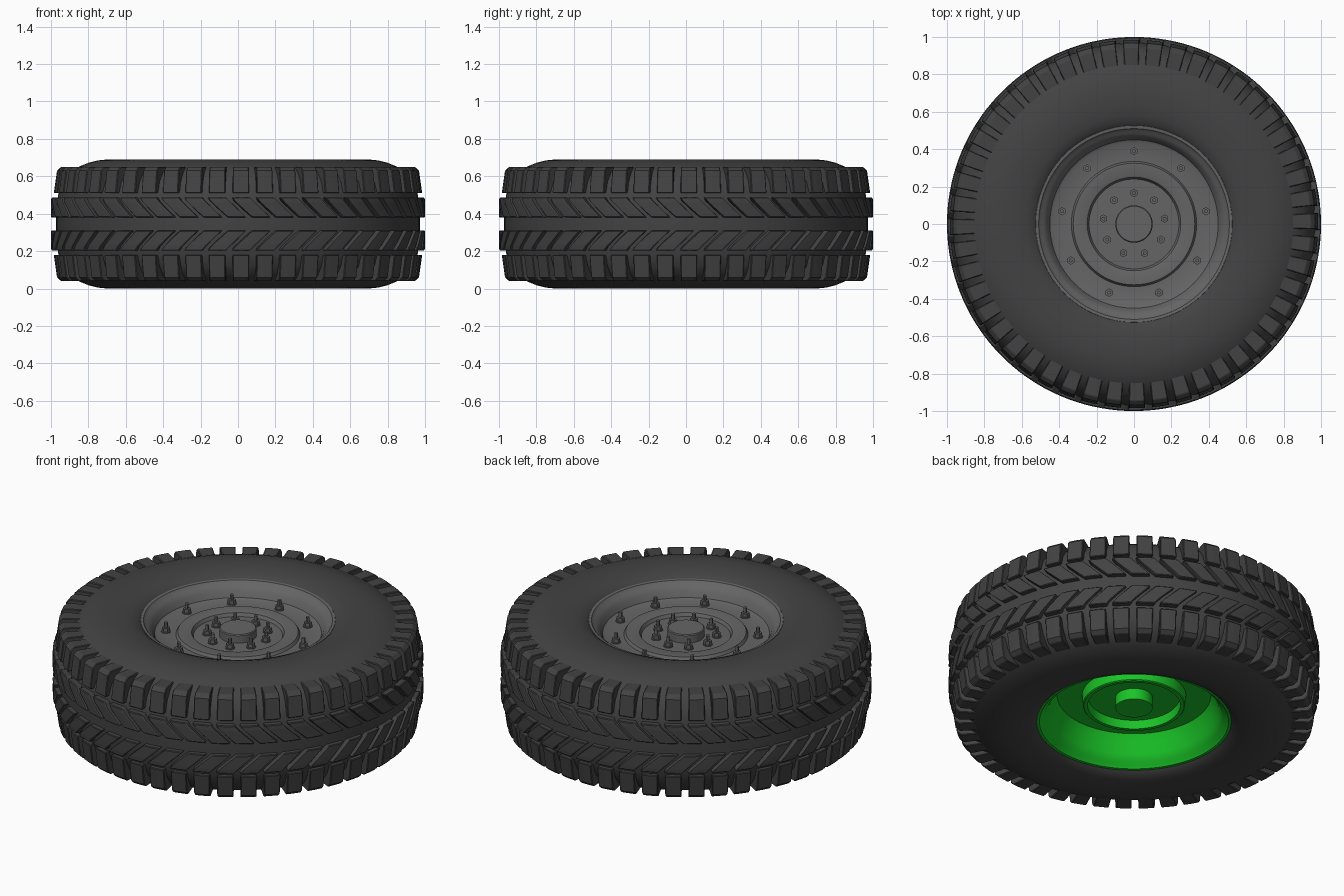
import bpy, bmesh
from math import sin, cos, pi, radians

if "Cube" in bpy.data.objects:
    bpy.data.objects.remove(bpy.data.objects["Cube"])

H = 0.69          # total height (tyre width)
N = 48            # tread blocks per row


def material(name, rgb):
    m = bpy.data.materials.new(name)
    m.diffuse_color = (*rgb, 1)
    m.use_nodes = True
    m.node_tree.nodes["Principled BSDF"].inputs["Base Color"].default_value = m.diffuse_color
    return m


RUBBER = material("dark_rubber", (0.055, 0.055, 0.055))
STEEL = material("grey_steel", (0.13, 0.13, 0.13))
GREEN = material("green_paint", (0.01, 0.55, 0.02))


def finish(name, bm, mat, smooth=True):
    bmesh.ops.remove_doubles(bm, verts=bm.verts, dist=1e-5)
    me = bpy.data.meshes.new(name)
    bm.to_mesh(me)
    bm.free()
    ob = bpy.data.objects.new(name, me)
    bpy.context.collection.objects.link(ob)
    me.materials.append(mat)
    if smooth:
        bpy.ops.object.select_all(action='DESELECT')
        ob.select_set(True)
        bpy.context.view_layer.objects.active = ob
        bpy.ops.object.shade_smooth_by_angle(angle=radians(30))
    return ob


def lathe(name, profile, mat, closed=False, segs=96):
    """Spin (radius, z) points about z; walking outward over the top gives outward normals."""
    bm = bmesh.new()
    rings = []
    for r, z in profile:
        if r == 0:
            rings.append([bm.verts.new((0, 0, z))] * segs)
        else:
            rings.append([bm.verts.new((r * cos(2 * pi * k / segs), r * sin(2 * pi * k / segs), z))
                          for k in range(segs)])
    pairs = list(zip(rings, rings[1:])) + ([(rings[-1], rings[0])] if closed else [])
    for a, b in pairs:
        for k in range(segs):
            j = (k + 1) % segs
            quad = list(dict.fromkeys((a[k], b[k], b[j], a[j])))
            bm.faces.new(quad)
    return finish(name, bm, mat)


def tread_row(name, section, width, flip):
    """Ring of blocks; section is a closed loop of (radius, z, angular offset)."""
    bm = bmesh.new()
    for i in range(N):
        base = -pi / 2 + 0.016 + 2 * pi * i / N
        cols = []
        for t in (-0.5, 0, 0.5):
            col = []
            for r, z, off in section:
                a = base + off + t * width
                col.append(bm.verts.new((r * cos(a), r * sin(a), H - z if flip else z)))
            cols.append(col)
        n = len(section)
        for a, b in zip(cols, cols[1:]):
            for k in range(n):
                bm.faces.new((a[k], a[(k + 1) % n], b[(k + 1) % n], b[k]))
        bm.faces.new(cols[0])
        bm.faces.new(cols[-1])
    bmesh.ops.recalc_face_normals(bm, faces=bm.faces)
    ob = finish(name, bm, RUBBER, smooth=False)
    bev = ob.modifiers.new("soft_edges", 'BEVEL')
    bev.width = 0.004
    bev.segments = 1
    bev.limit_method = 'ANGLE'
    bev.angle_limit = radians(40)


# tyre body: upper half profile mirrored to the lower half
half = [(0.515, 0.62), (0.525, 0.655), (0.54, 0.668), (0.58, 0.681), (0.64, 0.689), (0.70, 0.69),
        (0.75, 0.685), (0.80, 0.672), (0.85, 0.652), (0.90, 0.62), (0.94, 0.57),
        (0.96, 0.51), (0.97, 0.45), (0.972, 0.38)]
lathe("tyre_body", half + [(r, H - z) for r, z in reversed(half)], RUBBER, closed=True, segs=128)

# tread: shoulder lugs and slanted inner blocks, on both sides
shoulder = [(0.85, 0.60, 0), (0.845, 0.651, 0), (0.945, 0.651, 0), (0.968, 0.63, 0),
            (0.985, 0.51, 0), (0.94, 0.51, 0)]
inner = [(0.95, 0.38, 0.11), (1.0, 0.38, 0.11), (1.0, 0.46, 0.02), (0.998, 0.487, 0.0),
         (0.95, 0.487, 0.0), (0.95, 0.46, 0.02)]
for side, flip in (("upper", False), ("lower", True)):
    tread_row(side + "_shoulder_lugs", shoulder, 0.09, flip)
    tread_row(side + "_inner_blocks", inner, 0.10, flip)

# outer wheel face: hub cap, recessed centre, raised ring, dish and lip
lathe("wheel_face", [(0, 0.612), (0.095, 0.612), (0.1, 0.607), (0.1, 0.563), (0.24, 0.563),
                     (0.25, 0.582), (0.26, 0.586), (0.325, 0.586), (0.335, 0.57), (0.435, 0.57),
                     (0.45, 0.578), (0.465, 0.61), (0.485, 0.635), (0.50, 0.642),
                     (0.51, 0.655), (0.525, 0.657), (0.53, 0.65), (0.53, 0.62)], STEEL)

# inner wheel face, seen from below
back = [(0.53, 0.07), (0.53, 0.04), (0.525, 0.035), (0.51, 0.036), (0.50, 0.05), (0.48, 0.065),
        (0.46, 0.10), (0.44, 0.155), (0.415, 0.20), (0.28, 0.20), (0.275, 0.14), (0.27, 0.135),
        (0.25, 0.135), (0.245, 0.185), (0.1, 0.185), (0.1, 0.12), (0, 0.12)]
lathe("wheel_back", back, GREEN)


def cylinder(bm, x, y, z, r, h, sides):
    geo = bmesh.ops.create_cone(bm, cap_ends=True, segments=sides, radius1=r, radius2=r, depth=h)
    bmesh.ops.translate(bm, verts=geo["verts"], vec=(x, y, z + h / 2))


# two circles of nine wheel nuts: washer, hex nut and stud
for name, radius, z in (("outer_wheel_nuts", 0.39, 0.568), ("inner_wheel_nuts", 0.166, 0.561)):
    bm = bmesh.new()
    for i in range(9):
        a = pi / 2 + 2 * pi * i / 9
        x, y = radius * cos(a), radius * sin(a)
        cylinder(bm, x, y, z, 0.026, 0.008, 16)
        cylinder(bm, x, y, z + 0.0081, 0.022, 0.02, 6)
        cylinder(bm, x, y, z + 0.0282, 0.010, 0.03, 12)
    finish(name, bm, STEEL)
